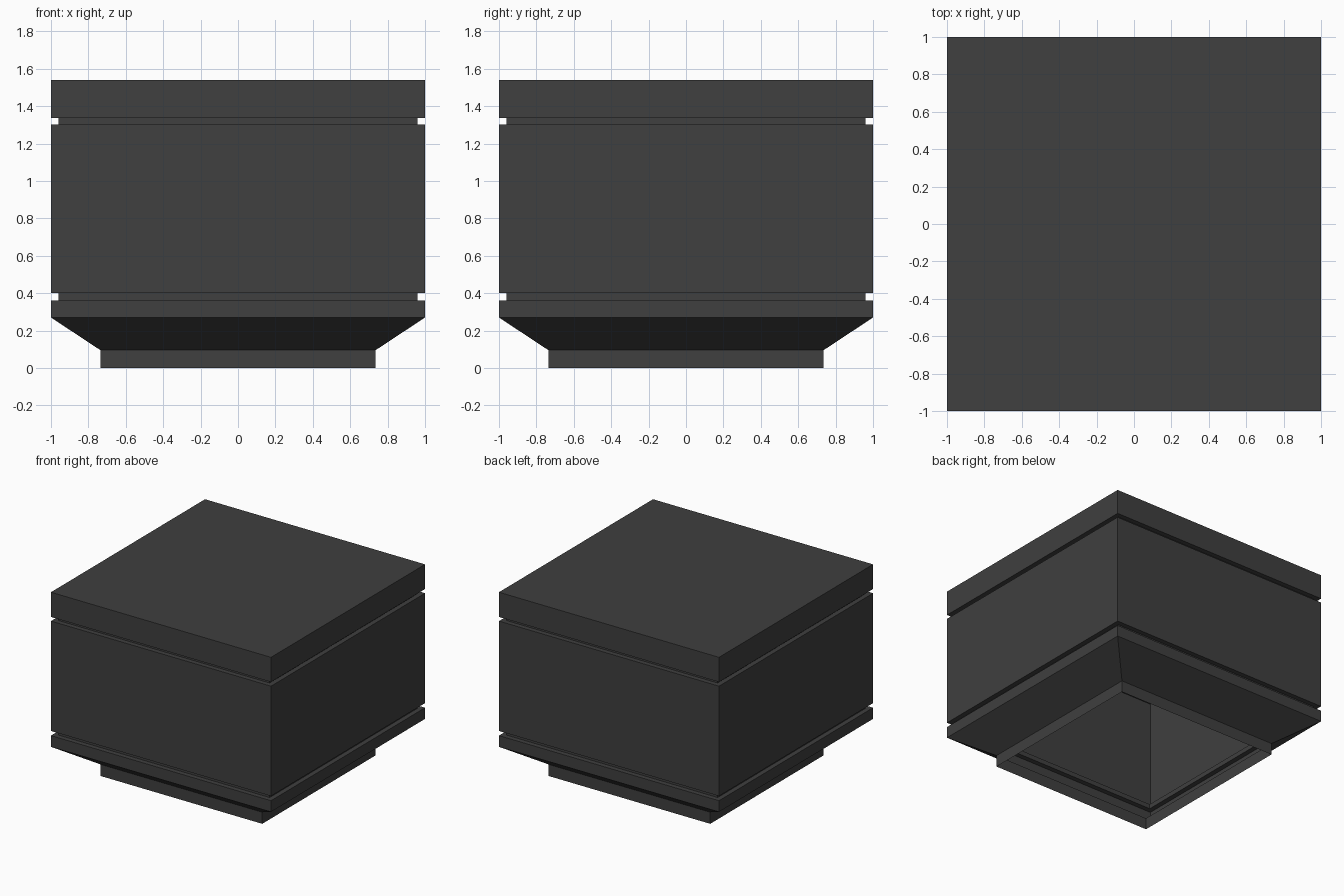
import bpy
import bmesh

if "Cube" in bpy.data.objects:
    bpy.data.objects.remove(bpy.data.objects["Cube"])

# One flat charcoal colour
charcoal = bpy.data.materials.new("charcoal")
charcoal.diffuse_color = (0.05, 0.05, 0.05, 1.0)
charcoal.use_nodes = True
charcoal.node_tree.nodes["Principled BSDF"].inputs["Base Color"].default_value = charcoal.diffuse_color

# Half-width and height of each square ring, from foot to lid
profile = [
    (0.735, 0.0), (0.735, 0.095),    # foot
    (1.0, 0.27), (1.0, 0.362),       # flare and lower band
    (0.96, 0.362), (0.96, 0.40),     # lower groove
    (1.0, 0.40), (1.0, 1.303),       # main body
    (0.96, 1.303), (0.96, 1.337),    # upper groove
    (1.0, 1.337), (1.0, 1.54),       # lid band
]

bm = bmesh.new()
rings = [[bm.verts.new((sx * r, sy * r, z))
          for sx, sy in ((-1, -1), (1, -1), (1, 1), (-1, 1))]
         for r, z in profile]

# Side walls: thin shell, open at the bottom
for low, high in zip(rings, rings[1:]):
    for i in range(4):
        j = (i + 1) % 4
        bm.faces.new((low[i], low[j], high[j], high[i]))

# Closed flat top
bm.faces.new(rings[-1])

mesh = bpy.data.meshes.new("square_box_shell")
bm.to_mesh(mesh)
bm.free()
mesh.materials.append(charcoal)
box = bpy.data.objects.new("square_box_shell", mesh)
bpy.context.collection.objects.link(box)
